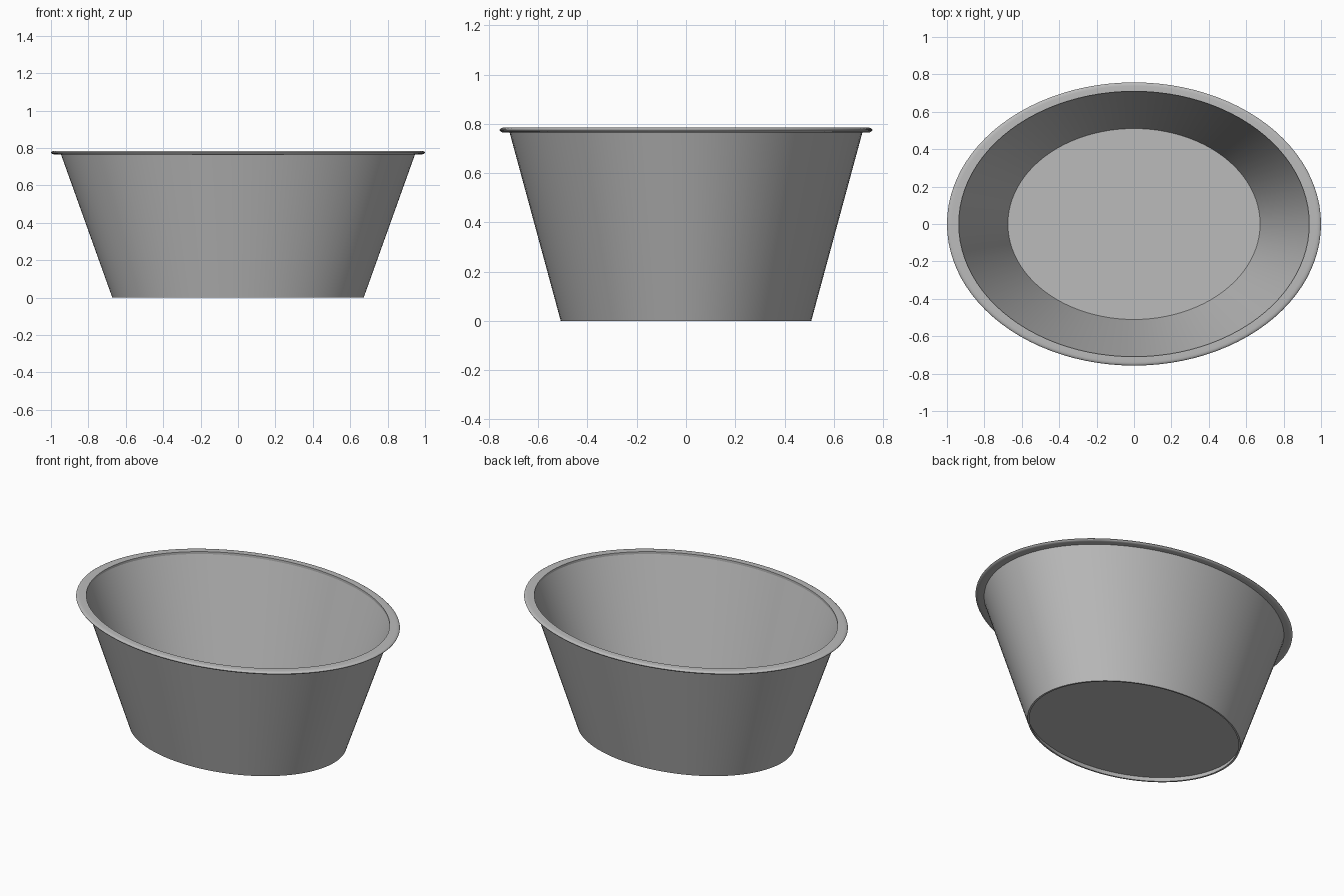
import bpy
import bmesh
import math

if "Cube" in bpy.data.objects:
    bpy.data.objects.remove(bpy.data.objects["Cube"], do_unlink=True)

SEGMENTS = 96
OVAL = 0.757  # depth of the oval relative to its width

grey = bpy.data.materials.new("plain grey")
grey.use_nodes = True
colour = (0.5, 0.5, 0.5, 1)
grey.diffuse_color = colour
grey.node_tree.nodes["Principled BSDF"].inputs["Base Color"].default_value = colour


def oval_lathe(name, profile):
    """Turn a closed (radius, height) profile into an oval ring or disc."""
    bm = bmesh.new()
    rings = []
    for r, z in profile:
        if r == 0:
            rings.append([bm.verts.new((0, 0, z))] * SEGMENTS)
            continue
        angles = [math.tau * i / SEGMENTS for i in range(SEGMENTS)]
        rings.append([bm.verts.new((r * math.cos(a), r * OVAL * math.sin(a), z))
                      for a in angles])
    for k, low in enumerate(rings):
        high = rings[(k + 1) % len(rings)]
        for i in range(SEGMENTS):
            j = (i + 1) % SEGMENTS
            corners = list(dict.fromkeys((low[i], low[j], high[j], high[i])))
            if len(corners) > 2:
                bm.faces.new(corners)
    bmesh.ops.recalc_face_normals(bm, faces=bm.faces)
    mesh = bpy.data.meshes.new(name)
    bm.to_mesh(mesh)
    bm.free()
    mesh.materials.append(grey)
    obj = bpy.data.objects.new(name, mesh)
    bpy.context.collection.objects.link(obj)
    bpy.ops.object.select_all(action="DESELECT")
    obj.select_set(True)
    bpy.context.view_layer.objects.active = obj
    bpy.ops.object.shade_smooth_by_angle(angle=math.radians(35))
    return obj


# Flared side wall, open at both ends
oval_lathe("tub_wall", [(0.672, 0), (0.948, 0.77), (0.937, 0.77), (0.66, 0)])

# Floor, raised a little above the foot of the wall
oval_lathe("tub_floor", [(0, 0.03), (0.675, 0.03), (0.675, 0.04), (0, 0.04)])

# Flat lip with a rounded outer edge
lip = [(0.937, 0.765), (0.937, 0.785)]
for step in range(9):
    a = math.pi / 2 - math.pi * step / 8
    lip.append((0.975 + 0.025 * math.cos(a), 0.775 + 0.01 * math.sin(a)))
oval_lathe("tub_rim", lip)
